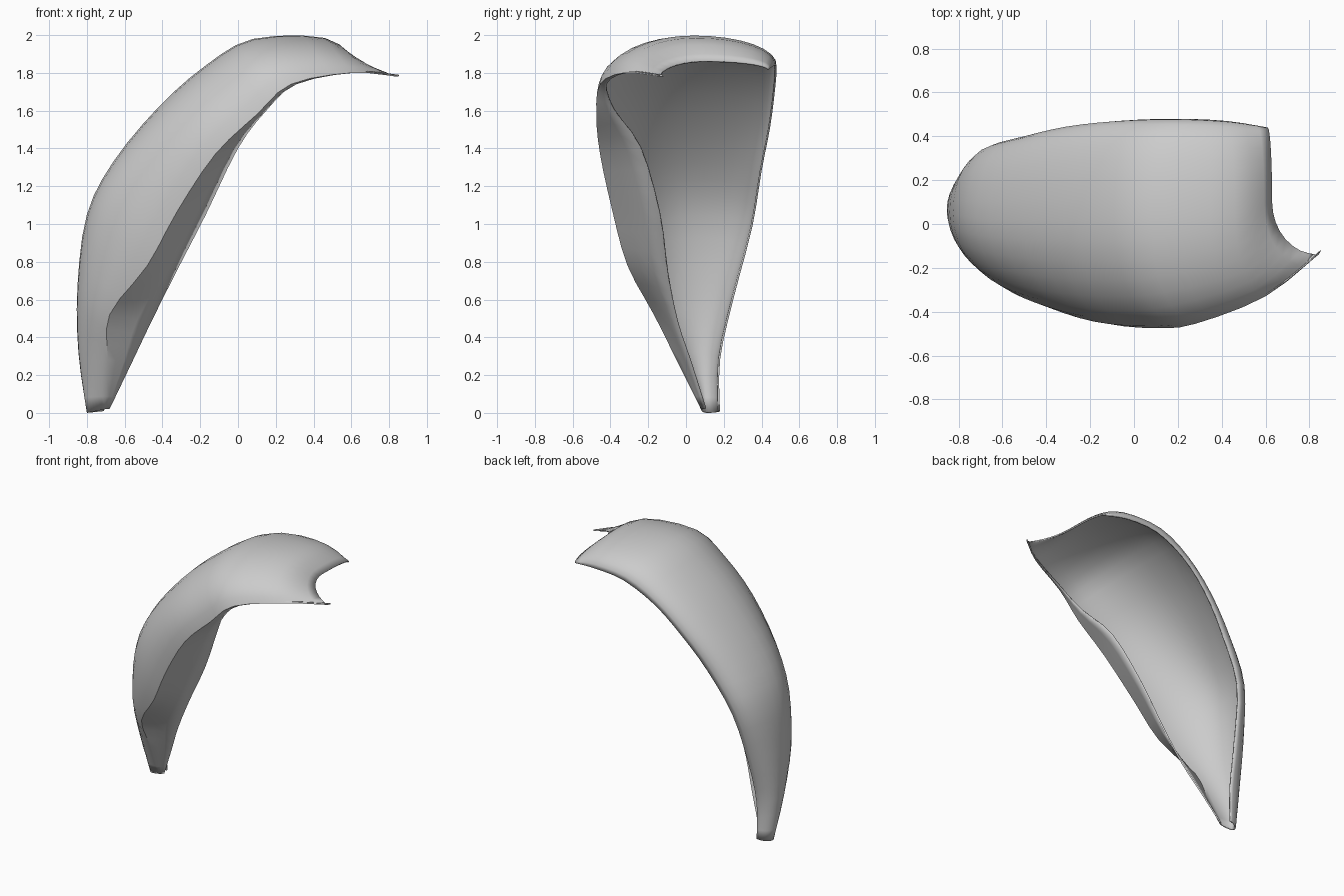
import bpy, bmesh, math
from mathutils import Vector

if "Cube" in bpy.data.objects:
    bpy.data.objects.remove(bpy.data.objects["Cube"])

# Stations along the shell: folded-under lip, front crease, outer spine, back rim
STATIONS = [
    ((-0.68, 0.10, 0.02), (-0.70, 0.08, 0.02), (-0.80, 0.11, 0.00), (-0.71, 0.18, 0.01)),
    ((-0.56, 0.02, 0.27), (-0.69, -0.05, 0.28), (-0.845, 0.08, 0.32), (-0.71, 0.18, 0.28)),
    ((-0.46, -0.05, 0.48), (-0.68, -0.17, 0.52), (-0.85, 0.06, 0.67), (-0.69, 0.25, 0.60)),
    ((-0.33, -0.10, 0.74), (-0.48, -0.31, 0.78), (-0.80, 0.04, 1.05), (-0.63, 0.35, 0.98)),
    ((-0.17, -0.14, 1.05), (-0.32, -0.39, 1.07), (-0.66, 0.02, 1.33), (-0.46, 0.40, 1.28)),
    ((0.00, -0.24, 1.40), (-0.12, -0.455, 1.37), (-0.42, 0.02, 1.62), (-0.28, 0.445, 1.51)),
    ((0.15, -0.38, 1.60), (0.10, -0.475, 1.58), (-0.17, 0.02, 1.84), (-0.07, 0.47, 1.70)),
    ((0.31, -0.42, 1.74), (0.28, -0.455, 1.74), (0.08, 0.03, 1.98), (0.18, 0.48, 1.82)),
    ((0.61, -0.31, 1.80), (0.60, -0.33, 1.80), (0.46, 0.05, 1.985), (0.42, 0.47, 1.84)),
    ((0.85, -0.12, 1.78), (0.84, -0.14, 1.78), (0.63, 0.10, 1.865), (0.61, 0.44, 1.82)),
]
STEPS, SIDE, LIP = 3, 8, 3


def catmull(a, b, c, d, t):
    return 0.5 * (2 * b + (c - a) * t + (2 * a - 5 * b + 4 * c - d) * t * t
                  + (3 * b - a - 3 * c + d) * t ** 3)


def half_arch(spine, rim, power, bulge):
    """Quarter superellipse from the spine out and down to a rim."""
    pts = []
    for i in range(SIDE + 1):
        a = math.pi / 2 * i / SIDE
        wide = math.sin(a) ** (2 / power)
        deep = 1 - max(math.cos(a), 0) ** (2 / power)
        pts.append(Vector((spine.x + (rim.x - spine.x) * deep,
                           spine.y + (rim.y - spine.y) * wide + bulge * math.sin(2 * a),
                           spine.z + (rim.z - spine.z) * deep)))
    return pts


def section(points, bulge):
    lip, crease, spine, back = map(Vector, points)
    flap = [lip.lerp(crease, i / LIP) for i in range(LIP)]
    front = half_arch(spine, crease, 2.0, 0)
    rear = half_arch(spine, back, 2.0, bulge)
    return flap + front[::-1] + rear[1:]


# Smoothly interpolated cross-sections
last = len(STATIONS) - 1
keys = [section(s, 0.02 * math.sin(math.pi * i / last)) for i, s in enumerate(STATIONS)]
rings = []
for i in range(last):
    quad = [keys[max(i - 1, 0)], keys[i], keys[i + 1], keys[min(i + 2, last)]]
    for j in range(STEPS):
        rings.append([catmull(*p, j / STEPS) for p in zip(*quad)])
rings.append(keys[-1])

# Curved shell skin
bm = bmesh.new()
grid = [[bm.verts.new(p) for p in ring] for ring in rings]
for r0, r1 in zip(grid, grid[1:]):
    for k in range(len(r0) - 1):
        bm.faces.new((r0[k], r0[k + 1], r1[k + 1], r1[k]))
bm.normal_update()
if grid[len(grid) // 2][LIP + SIDE].normal.z < 0:
    bmesh.ops.reverse_faces(bm, faces=bm.faces)
mesh = bpy.data.meshes.new("curved_shell")
bm.to_mesh(mesh)
bm.free()
shell = bpy.data.objects.new("curved_shell", mesh)
bpy.context.collection.objects.link(shell)

# Thin wall, growing inward
wall = shell.modifiers.new("wall", "SOLIDIFY")
wall.thickness = 0.01
wall.offset = -1

bpy.context.view_layer.objects.active = shell
shell.select_set(True)
bpy.ops.object.shade_smooth_by_angle(angle=math.radians(35))
